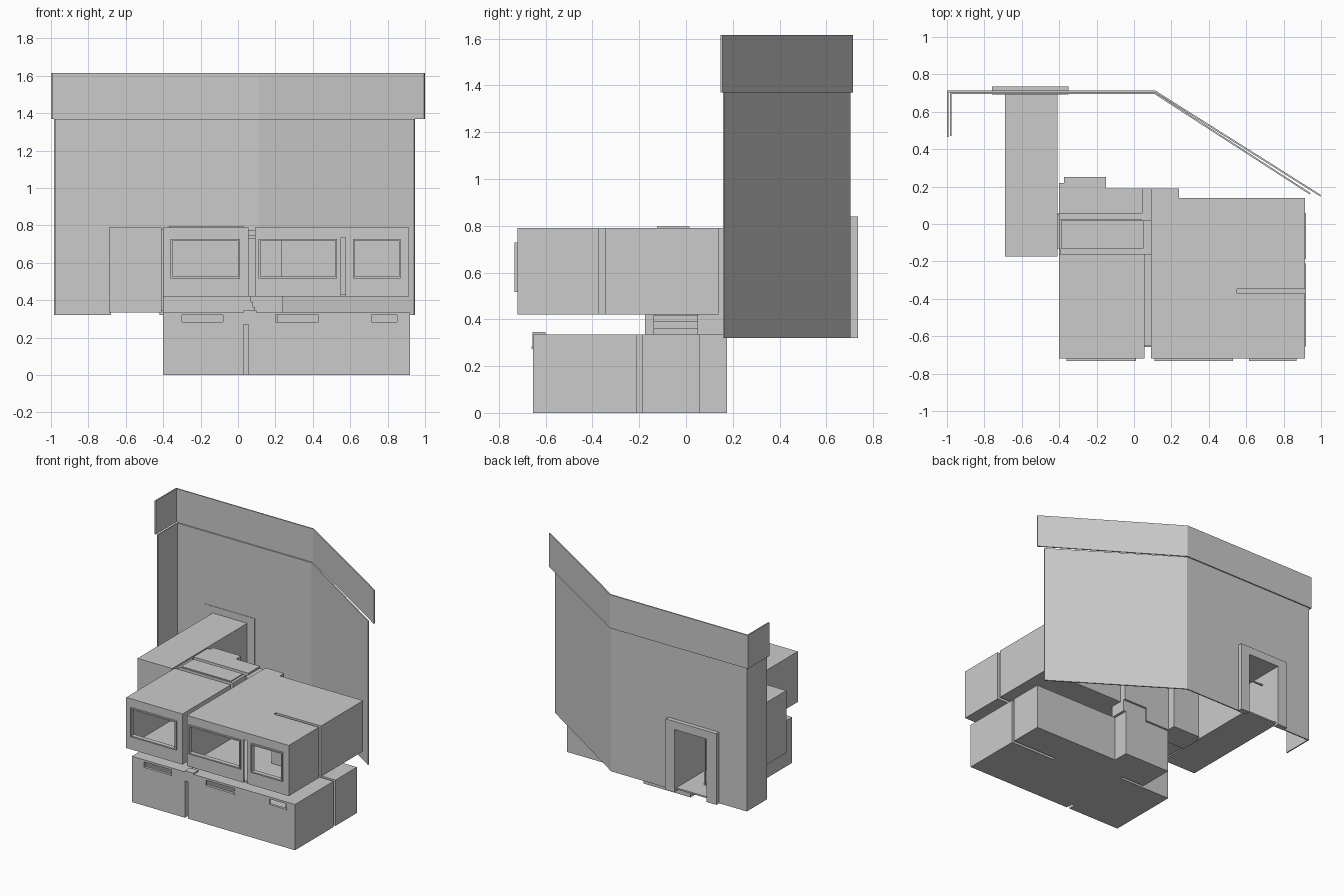
import bpy, bmesh
from mathutils import Vector

if "Cube" in bpy.data.objects:
    bpy.data.objects.remove(bpy.data.objects["Cube"])


def prism(name, pts, z0, z1):
    """Extrude a counter-clockwise footprint from z0 to z1."""
    bm = bmesh.new()
    base = bm.faces.new([bm.verts.new((x, y, z0)) for x, y in pts])
    ext = bmesh.ops.extrude_face_region(bm, geom=[base])
    bmesh.ops.translate(bm, vec=(0, 0, z1 - z0),
                        verts=[v for v in ext["geom"] if isinstance(v, bmesh.types.BMVert)])
    bmesh.ops.recalc_face_normals(bm, faces=bm.faces)
    me = bpy.data.meshes.new(name)
    bm.to_mesh(me)
    bm.free()
    ob = bpy.data.objects.new(name, me)
    bpy.context.collection.objects.link(ob)
    return ob


def rect(x0, x1, y0, y1):
    return [(x0, y0), (x1, y0), (x1, y1), (x0, y1)]


def box(name, x0, x1, y0, y1, z0, z1):
    return prism(name, rect(x0, x1, y0, y1), z0, z1)


def cut(ob, *cutters):
    for c in cutters:
        c.hide_render = True
        c.display_type = 'WIRE'
        m = ob.modifiers.new("cut", 'BOOLEAN')
        m.operation, m.solver, m.object = 'DIFFERENCE', 'EXACT', c


def slot(*b):
    return box("cutter", *b)


def offset(pts, d, closed=True):
    """Move a path to its left by d, mitring the corners."""
    n, out = len(pts), []
    for i, p in enumerate(pts):
        p = Vector(p)
        dirs = []
        if closed or i > 0:
            dirs.append((p - Vector(pts[i - 1])).normalized())
        if closed or i < n - 1:
            dirs.append((Vector(pts[(i + 1) % n]) - p).normalized())
        norms = [Vector((-v.y, v.x)) for v in dirs]
        m = sum(norms, Vector((0, 0))).normalized()
        out.append(tuple(p + m * d / m.dot(norms[0])))
    return out


def room(name, pts, z0, z1, openings, t=0.015):
    """Hollow block with openings."""
    ob = prism(name, pts, z0, z1)
    cut(ob, prism("cutter", offset(pts, t), z0 + t, z1 - t), *openings)
    return ob


def window_frame(name, x0, x1, z0, z1):
    ob = box(name, x0, x1, -0.733, -0.70, z0, z1)
    cut(ob, slot(x0 + .009, x1 - .009, -0.8, -0.6, z0 + .009, z1 - .009))


# lower storey
H = 0.335
slits = [(-0.30, -0.08), (0.20, 0.43), (0.715, 0.85)]
holes = [slot(a, b, -0.70, -0.63, 0.282, 0.32) for a, b in slits]
room("lower_left_block", rect(-0.40, 0.03, -0.655, -0.11), 0, H, holes[:1])
lower = [(0.055, -0.655), (0.92, -0.655), (0.92, -0.21), (0.55, -0.21), (0.55, -0.188),
         (0.92, -0.188), (0.92, 0.06), (0.22, 0.06), (0.22, 0.175), (-0.16, 0.175),
         (-0.16, -0.09), (0.055, -0.09)]
room("lower_right_block", lower, 0, H, holes[1:], 0.01)
for a, b in slits:
    box("slit_sill", a, b, -0.66, -0.64, 0.276, 0.283)
box("lower_seam_fill", 0.028, 0.057, -0.60, -0.09, 0, 0.33)
box("seam_duct", 0.03, 0.10, -0.657, -0.60, 0.27, 0.345)

# neck between storeys
for i in range(3):
    box("neck_step", -0.40, 0.09 - 0.01 * i, -0.14, 0.05, H + 0.028 * i, H + 0.028 * (i + 1))
box("back_tower", -0.16, 0.24, 0.05, 0.175, H, 0.42)

# upper storey
Z0, Z1 = 0.42, 0.79
wins = [(-0.36, 0.01), (0.11, 0.53), (0.615, 0.87)]
WZ0, WZ1 = 0.517, 0.728
holes = [slot(a + .005, b - .005, -0.76, -0.69, WZ0 + .005, WZ1 - .005) for a, b in wins]
room("upper_left_block", rect(-0.40, 0.055, -0.72, -0.16), Z0, Z1, holes[:1])
upper = [(0.09, -0.72), (0.915, -0.72), (0.915, -0.372), (0.55, -0.372), (0.55, -0.347),
         (0.915, -0.347), (0.915, 0.14), (0.24, 0.14), (0.24, 0.19), (0.09, 0.19)]
front_groove = slot(0.55, 0.575, -0.74, -0.708, 0.40, 0.735)
room("upper_right_block", upper, Z0, Z1, holes[1:] + [front_groove], 0.01)
for a, b in wins:
    window_frame("window_frame", a, b, WZ0, WZ1)
box("upper_seam_fill", 0.05, 0.095, -0.65, -0.13, Z0, 0.73)

# roofs and core behind the left block
box("upper_core", -0.395, 0.10, -0.165, 0.06, Z0, 0.745)
box("middle_roof_block", -0.39, 0.05, -0.13, 0.02, 0.74, 0.79)
box("roof_slab", -0.37, 0.03, -0.125, 0.015, 0.79, 0.797)
back = [(-0.40, 0.055), (0.045, 0.055), (0.045, 0.19), (-0.15, 0.19), (-0.15, 0.25),
        (-0.375, 0.25), (-0.375, 0.22), (-0.40, 0.22)]
prism("back_roof_block", back, 0.32, 0.79)
box("roof_joint", 0.04, 0.095, 0.02, 0.19, Z0, 0.775)
box("roof_ledge", -0.41, 0.09, 0.025, 0.055, 0.74, 0.77)

# entrance tunnel, open at the back
tunnel = box("entrance_tunnel", -0.69, -0.41, -0.175, 0.712, 0.335, 0.79)
cut(tunnel, slot(-0.68, -0.42, -0.165, 0.80, 0.345, 0.78))
box("tunnel_link", -0.412, -0.395, -0.13, 0.05, 0.345, 0.78)

# bent screen wall with top band
door = (-0.68, -0.42)
lower_path = [(0.945, 0.165), (0.112, 0.704), (-0.985, 0.704), (-0.985, 0.47)]
band_path = [(1.0, 0.155), (0.115, 0.713), (-1.0, 0.713), (-1.0, 0.465)]
for name, path, a, b in (("screen_wall", lower_path, 0.32, 1.37),
                         ("screen_band", band_path, 1.37, 1.615)):
    wall = prism(name, path + offset(path, 0.009, False)[::-1], a, b)
    if name == "screen_wall":
        cut(wall, slot(*door, 0.6, 0.8, 0.30, 0.78))

# doorway frame
frame = box("doorway_frame", -0.76, -0.35, 0.692, 0.735, 0.32, 0.84)
cut(frame, slot(*door, 0.6, 0.8, 0.30, 0.78))

# inner door bars
box("door_post", -0.555, -0.545, 0.56, 0.57, 0.345, 0.78)
box("door_bar", -0.68, -0.42, 0.56, 0.57, 0.70, 0.71)
